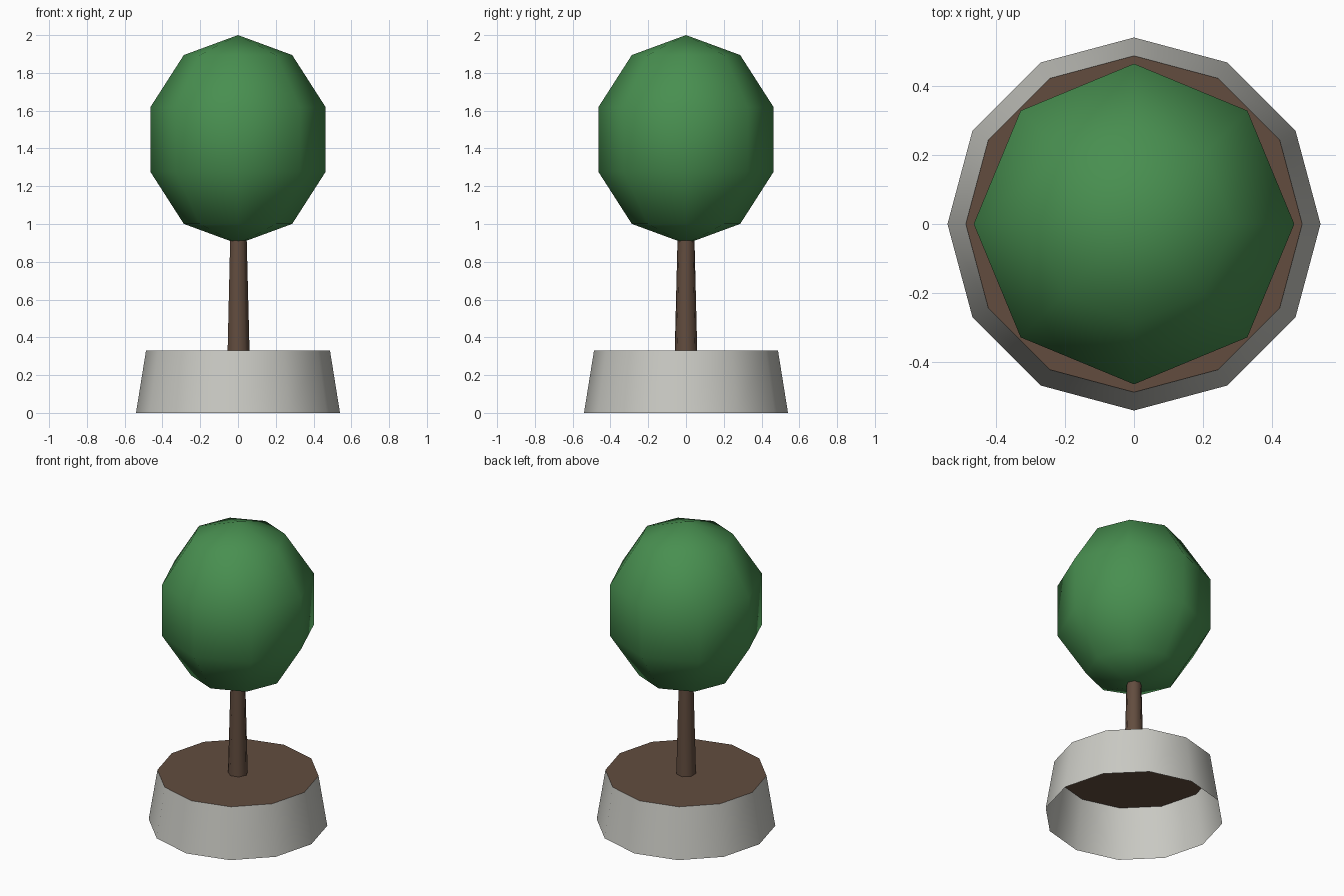
import bpy, bmesh, math

if "Cube" in bpy.data.objects:
    bpy.data.objects.remove(bpy.data.objects["Cube"])


def material(name, rgb):
    m = bpy.data.materials.new(name)
    m.diffuse_color = (*rgb, 1.0)
    m.use_nodes = True
    m.node_tree.nodes["Principled BSDF"].inputs["Base Color"].default_value = m.diffuse_color
    return m


LEAF = material("leaf_green", (0.065, 0.275, 0.080))
BROWN = material("earth_brown", (0.122, 0.073, 0.049))
STONE = material("stone_grey", (0.590, 0.590, 0.550))


def finish(name, bm, mat, smooth=True):
    mesh = bpy.data.meshes.new(name)
    bmesh.ops.recalc_face_normals(bm, faces=bm.faces)
    bm.to_mesh(mesh)
    bm.free()
    for p in mesh.polygons:
        p.use_smooth = smooth
    mesh.materials.append(mat)
    obj = bpy.data.objects.new(name, mesh)
    bpy.context.collection.objects.link(obj)
    return obj


def ring(bm, sides, r, z):
    return [bm.verts.new((r * math.cos(2 * math.pi * i / sides),
                          r * math.sin(2 * math.pi * i / sides), z))
            for i in range(sides)]


def tube(name, sides, r0, z0, r1, z1, mat):
    """Open tapered tube."""
    bm = bmesh.new()
    a, b = ring(bm, sides, r0, z0), ring(bm, sides, r1, z1)
    for i in range(sides):
        j = (i + 1) % sides
        bm.faces.new((a[i], a[j], b[j], b[i]))
    return finish(name, bm, mat)


# Planter wall, open underneath
tube("planter", 12, 0.54, 0.0, 0.487, 0.33, STONE)

# Soil disc filling the planter rim
bm = bmesh.new()
bm.faces.new(ring(bm, 12, 0.487, 0.33))
finish("soil", bm, BROWN, smooth=False)

# Tapered trunk, running just into the foliage
tube("trunk", 7, 0.061, 0.33, 0.046, 0.92, BROWN)

# Foliage ball, slightly taller than wide
bm = bmesh.new()
bmesh.ops.create_uvsphere(bm, u_segments=8, v_segments=5, radius=1.0)
for v in bm.verts:
    v.co = (v.co.x * 0.488, v.co.y * 0.488, 1.4475 + v.co.z * 0.5525)
finish("foliage", bm, LEAF)
